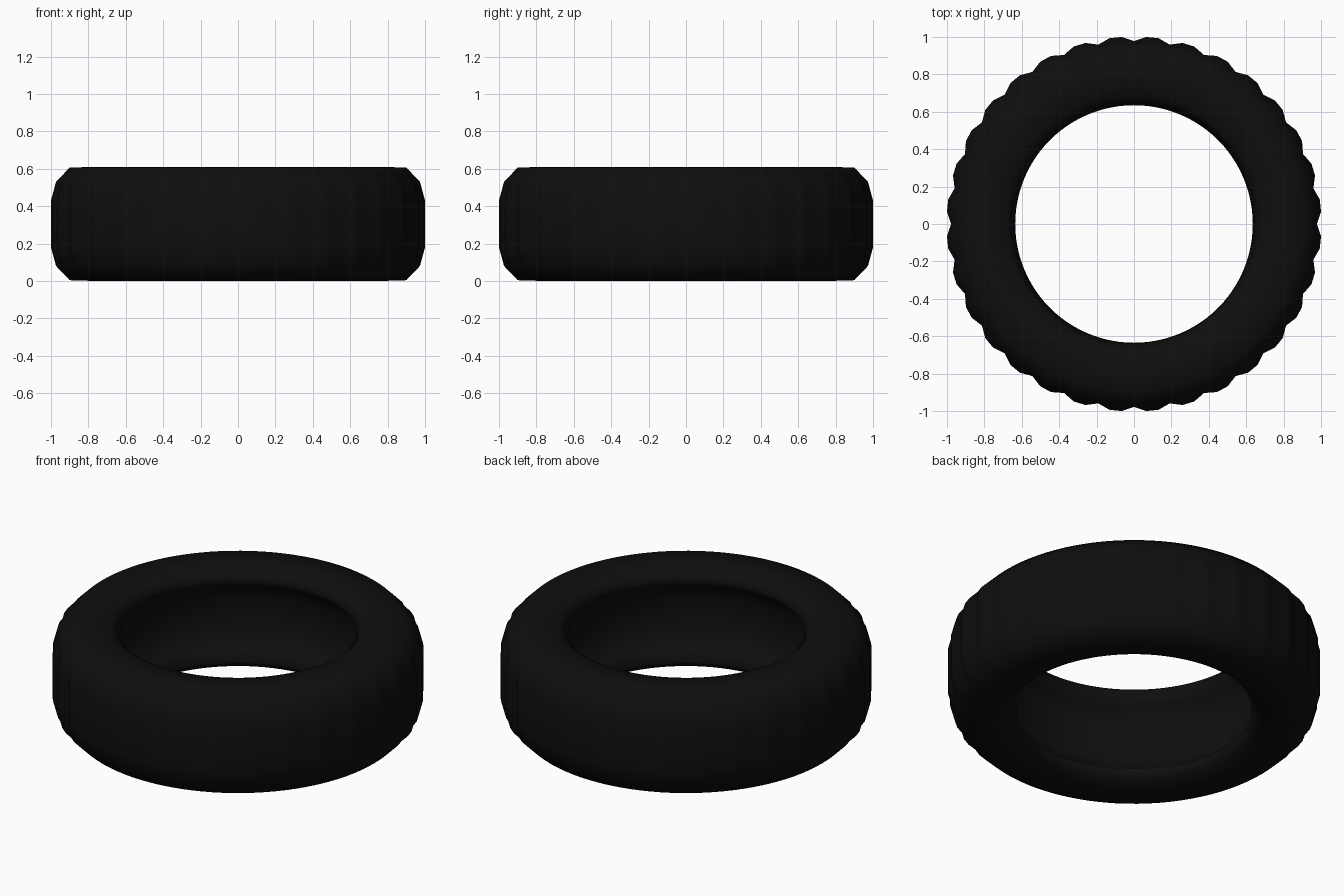
import bpy, bmesh, math

if "Cube" in bpy.data.objects:
    bpy.data.objects.remove(bpy.data.objects["Cube"])

SEG = 96            # three steps per tread scallop, 32 scallops
MID = 0.305         # half the tyre width

rubber = bpy.data.materials.new("black_rubber")
rubber.diffuse_color = (0.0045, 0.0045, 0.0045, 1)
rubber.use_nodes = True
rubber.node_tree.nodes["Principled BSDF"].inputs["Base Color"].default_value = rubber.diffuse_color

# Upper half of the cross-section: (radius, height above middle, groove depth)
half = [(0.75, 0.11, 0), (0.705, 0.185, 0), (0.635, 0.235, 0),   # hollow inside to bead
        (0.68, 0.282, 0), (0.77, 0.305, 0), (0.90, 0.301, 0),    # sidewall
        (0.975, 0.225, 0.01), (1.002, 0.125, 0.024)]             # shoulder and tread
profile = half + [(r, -h, g) for r, h, g in reversed(half)]

# Tyre: revolve the section, pulling every third tread column inward
bm = bmesh.new()
rings = []
for i in range(SEG):
    a = math.radians(90) + 2 * math.pi * i / SEG
    ring = []
    for r, h, g in profile:
        rad = r - g if i % 3 == 0 else r
        ring.append(bm.verts.new((rad * math.cos(a), rad * math.sin(a), MID + h)))
    rings.append(ring)

n = len(profile)
for i in range(SEG):
    p, q = rings[i], rings[(i + 1) % SEG]
    for j in range(n):
        k = (j + 1) % n
        f = bm.faces.new((p[j], q[j], q[k], p[k]))
        f.smooth = True
bmesh.ops.recalc_face_normals(bm, faces=bm.faces)

mesh = bpy.data.meshes.new("tyre")
bm.to_mesh(mesh)
bm.free()
mesh.materials.append(rubber)
tyre = bpy.data.objects.new("tyre", mesh)
bpy.context.collection.objects.link(tyre)
